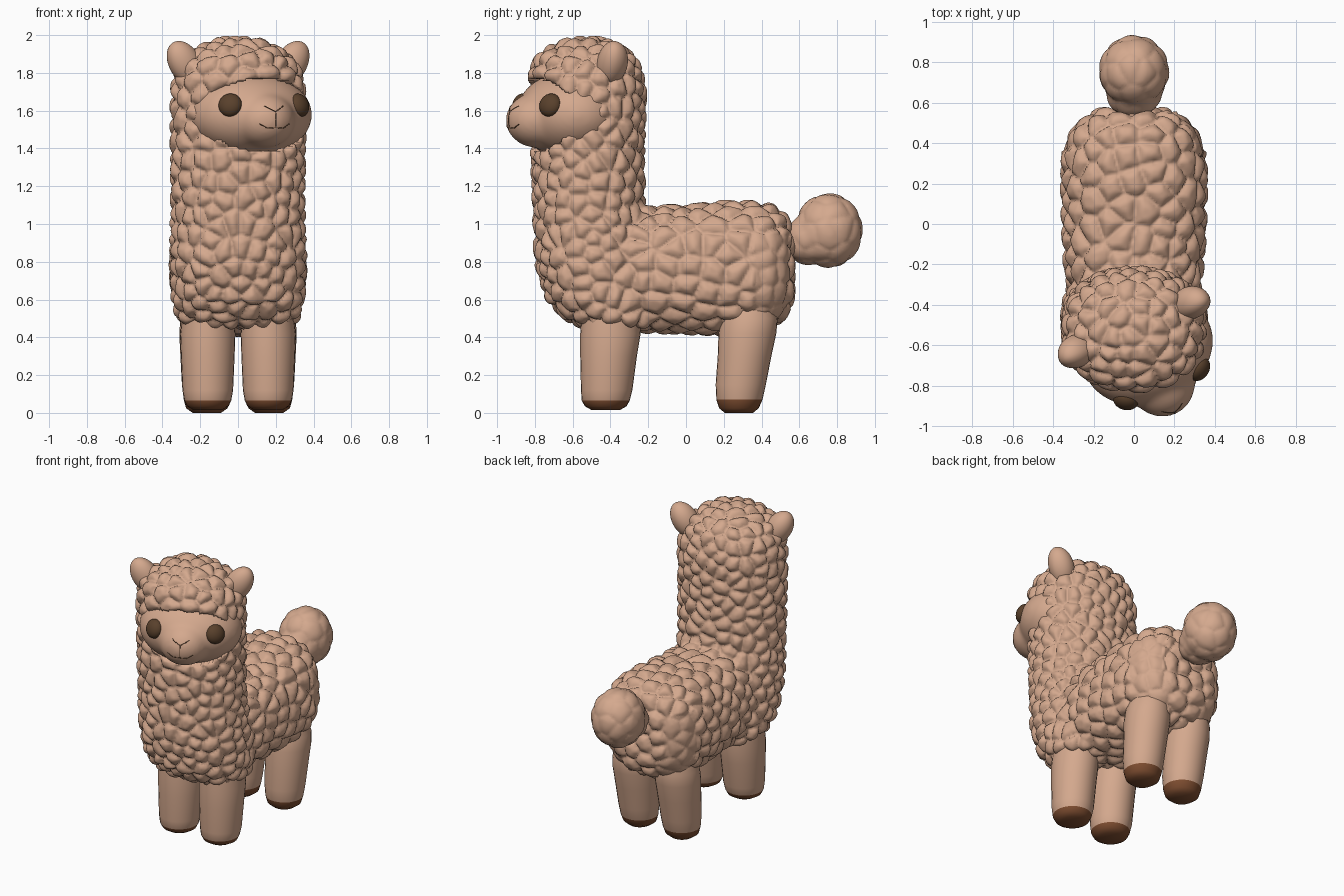
import bpy, bmesh, math, random
from mathutils import Matrix, Vector, kdtree

if "Cube" in bpy.data.objects:
    bpy.data.objects.remove(bpy.data.objects["Cube"])

random.seed(4)

def material(name, rgb):
    m = bpy.data.materials.new(name)
    m.diffuse_color = (*rgb, 1)
    m.use_nodes = True
    m.node_tree.nodes["Principled BSDF"].inputs["Base Color"].default_value = m.diffuse_color
    return m

TAN = material("tan wool", (0.66, 0.395, 0.27))
DARK = material("dark brown eye", (0.10, 0.052, 0.025))
HOOF = material("hoof brown", (0.21, 0.075, 0.030))

# The head is turned a little to the side: local -y is the way it looks
HEAD = Matrix.Translation((0.02, -0.51, 0)) @ Matrix.Rotation(math.radians(23), 4, 'Z')

def finish(name, bm, mat):
    bmesh.ops.recalc_face_normals(bm, faces=bm.faces)
    me = bpy.data.meshes.new(name)
    bm.to_mesh(me)
    bm.free()
    me.materials.append(mat)
    me.shade_smooth()
    ob = bpy.data.objects.new(name, me)
    bpy.context.collection.objects.link(ob)
    return ob

def ball(name, loc, radii, mat=TAN, frame=Matrix(), rot=Matrix(), front=1.0):
    """Ellipsoid; 'front' flattens its -y half."""
    bm = bmesh.new()
    bmesh.ops.create_icosphere(bm, subdivisions=4, radius=1)
    for v in bm.verts:
        if v.co.y < 0:
            v.co.y *= front
    m = frame @ Matrix.Translation(loc) @ rot @ Matrix.Diagonal((*radii, 1))
    bmesh.ops.transform(bm, matrix=m, verts=bm.verts)
    return finish(name, bm, mat)

def loft(name, rings, place, n=40, power=2.0):
    """Skin superellipse rings (position, centre, ra, rb)."""
    bm = bmesh.new()
    loops = []
    for t, c, ra, rb in rings:
        loop = []
        for i in range(n):
            a = math.tau * i / n
            ca, sa = math.cos(a), math.sin(a)
            u = math.copysign(abs(ca) ** (2 / power), ca) * ra
            w = math.copysign(abs(sa) ** (2 / power), sa) * rb
            loop.append(bm.verts.new(place(t, u, c + w)))
        loops.append(loop)
    for a, b in zip(loops, loops[1:]):
        for i in range(n):
            j = (i + 1) % n
            bm.faces.new((a[i], a[j], b[j], b[i]))
    bm.faces.new(loops[0])
    bm.faces.new(loops[-1])
    return finish(name, bm, TAN)

def select(obs):
    bpy.ops.object.select_all(action='DESELECT')
    for o in obs:
        o.select_set(True)
    bpy.context.view_layer.objects.active = obs[0]

def fuse(obs, name, voxel, smooth):
    select(obs)
    bpy.ops.object.join()
    ob = obs[0]
    ob.name = name
    r = ob.modifiers.new("fuse", 'REMESH')
    r.mode = 'VOXEL'
    r.voxel_size = voxel
    s = ob.modifiers.new("soften", 'SMOOTH')
    s.factor, s.iterations = 0.5, smooth
    bpy.ops.object.convert(target='MESH')
    ob.data.shade_smooth()
    return ob

def tufts(ob, spacing, amp):
    """Raise rounded wool curls around evenly scattered points."""
    vs = ob.data.vertices
    pts = [(v.co.copy(), v.normal.copy()) for v in vs]
    seeds = []
    for p, _ in random.sample(pts, min(7000, len(pts))):
        s2 = spacing(p) ** 2
        if all((p - q).length_squared > s2 for q in seeds):
            seeds.append(p)
    tree = kdtree.KDTree(len(seeds))
    for i, q in enumerate(seeds):
        tree.insert(q, i)
    tree.balance()
    for v, (p, nrm) in zip(vs, pts):
        near = tree.find_n(p, 2)
        gap = (near[1][2] - near[0][2]) / (spacing(p) * 0.85)
        v.co = p + nrm * amp(p) * (math.sqrt(min(1, gap)) - 0.5)

# Woolly body, neck and head cap
neck = loft("neck", [
    (0.46, -0.35, 0.27, 0.20), (0.50, -0.385, 0.315, 0.25), (0.60, -0.435, 0.34, 0.295),
    (0.80, -0.475, 0.35, 0.315), (1.10, -0.515, 0.342, 0.285), (1.40, -0.52, 0.345, 0.288),
    (1.70, -0.52, 0.345, 0.298), (1.80, -0.53, 0.33, 0.29), (1.88, -0.53, 0.28, 0.26),
    (1.94, -0.53, 0.19, 0.18), (1.978, -0.53, 0.09, 0.085)],
    lambda t, u, w: (u, w, t), power=2.25)
barrel = loft("barrel", [
    (-0.40, 0.76, 0.30, 0.30), (-0.20, 0.76, 0.335, 0.325), (0.0, 0.76, 0.345, 0.33),
    (0.20, 0.765, 0.35, 0.345), (0.35, 0.765, 0.345, 0.345), (0.45, 0.77, 0.32, 0.325),
    (0.52, 0.78, 0.26, 0.27), (0.56, 0.78, 0.17, 0.18)],
    lambda t, u, w: (u, t, w), power=2.5)
wool = fuse([neck, barrel], "woolly_body", 0.012, 8)

def wool_spacing(p):
    return 0.088 if p.y > -0.2 else 0.076

def wool_amp(p):
    # the thighs are nearly smooth
    thigh = abs(p.x) > 0.12 and 0.36 < p.y < 0.54 and p.z < 0.95
    return 0.014 if thigh else 0.037

tufts(wool, wool_spacing, wool_amp)

# Opening in the wool for the face
inv = HEAD.inverted()
for v in wool.data.vertices:
    q = inv @ v.co
    if q.y < -0.1 and (q.x / 0.305) ** 2 + ((q.z - 1.578) / 0.19) ** 2 < 1:
        q.y = -0.1
        v.co = HEAD @ q

# Face with muzzle
face = fuse([ball("face", (0, -0.12, 1.578), (0.335, 0.27, 0.228), frame=HEAD),
             ball("muzzle", (0, -0.30, 1.55), (0.165, 0.17, 0.148), frame=HEAD)],
            "face", 0.013, 26)
bpy.context.view_layer.update()

def on_face(x, z):
    d = HEAD.to_3x3() @ Vector((0, 1, 0))
    _, loc, nrm, _ = face.ray_cast(HEAD @ Vector((x, -1, z)), d)
    return loc, nrm

# Eyes and ears
for side, word in ((-1, "left"), (1, "right")):
    loc, nrm = on_face(side * 0.205, 1.633)
    turn = nrm.to_track_quat('Z', 'Y').to_matrix().to_4x4()
    ball(word + "_eye", loc - nrm * 0.012, (0.063, 0.063, 0.045), DARK, rot=turn)
    tilt = Matrix.Rotation(math.radians(32 * side), 4, 'Y')
    ball(word + "_ear", (side * 0.305 - 0.02, 0.0, 1.85), (0.085, 0.09, 0.13),
         frame=HEAD, rot=tilt, front=0.8)

# Nose and mouth lines laid on the face
def face_line(name, pts):
    path = []
    for (x0, z0), (x1, z1) in zip(pts, pts[1:]):
        path += [on_face(x0 + (x1 - x0) * k / 6, z0 + (z1 - z0) * k / 6)[0] for k in range(7)]
    cu = bpy.data.curves.new(name, 'CURVE')
    cu.dimensions = '3D'
    cu.bevel_depth = 0.0025
    cu.bevel_resolution = 1
    sp = cu.splines.new('POLY')
    sp.points.add(len(path) - 1)
    for p, c in zip(sp.points, path):
        p.co = (*c, 1)
    cu.materials.append(DARK)
    ob = bpy.data.objects.new(name, cu)
    bpy.context.collection.objects.link(ob)
    select([ob])
    bpy.ops.object.convert(target='MESH')

face_line("nose_line", [(-0.055, 1.625), (0, 1.595), (0.055, 1.625)])
face_line("lip_line", [(0, 1.595), (0, 1.51)])
face_line("mouth_line", [(-0.085, 1.53), (-0.045, 1.507), (0, 1.51), (0.045, 1.507), (0.085, 1.53)])

# Legs with brown soles
def leg(name, x, rings):
    ob = loft(name, rings, lambda t, u, w: (x + u, w, t), n=28)
    ob.data.materials.append(HOOF)
    for p in ob.data.polygons:
        p.material_index = 1 if p.center.z < 0.055 else 0
    select([ob])
    bpy.ops.object.shade_smooth_by_angle(angle=math.radians(50))

for side, word in ((-1, "left"), (1, "right")):
    leg("front_" + word + "_leg", side * 0.16, [
        (0.015, -0.425, 0.075, 0.075), (0.035, -0.425, 0.11, 0.11), (0.065, -0.425, 0.124, 0.127),
        (0.12, -0.42, 0.134, 0.136), (0.30, -0.41, 0.142, 0.15), (0.42, -0.40, 0.146, 0.16),
        (0.55, -0.40, 0.13, 0.15)])
    leg("back_" + word + "_leg", side * 0.165, [
        (0.0, 0.28, 0.075, 0.075), (0.025, 0.28, 0.11, 0.105), (0.07, 0.283, 0.122, 0.122),
        (0.15, 0.29, 0.132, 0.133), (0.30, 0.31, 0.14, 0.142), (0.42, 0.325, 0.146, 0.153),
        (0.50, 0.335, 0.14, 0.15), (0.60, 0.34, 0.10, 0.12)])

# Pompom tail
tail = fuse([ball("tail", (0, 0.755, 0.965), (0.172, 0.178, 0.196)),
             ball("tail_root", (0, 0.65, 0.915), (0.135, 0.13, 0.13))], "tail", 0.014, 10)
tufts(tail, lambda p: 0.09, lambda p: 0.010)
